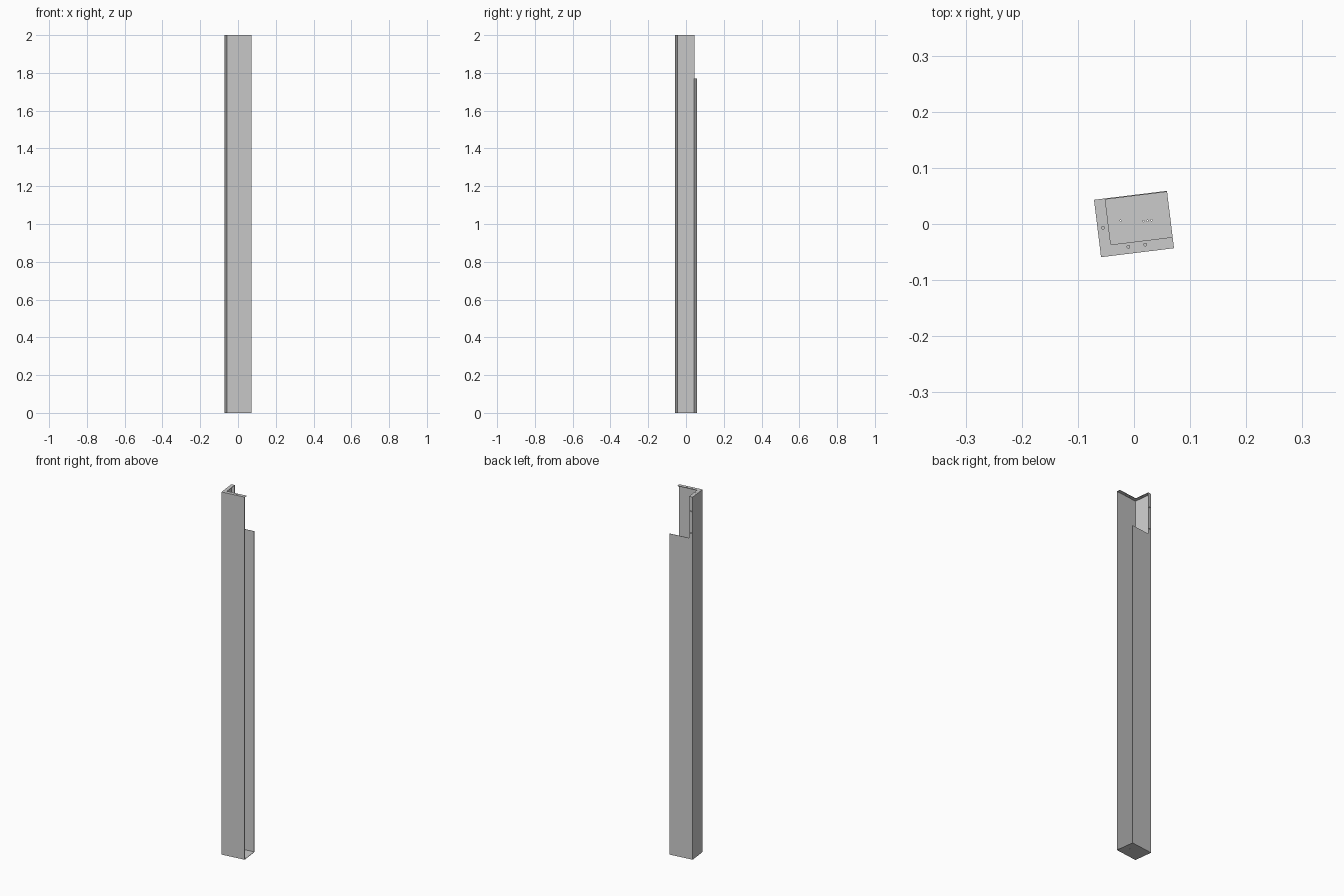
import bpy, bmesh, math
from mathutils import Matrix

if "Cube" in bpy.data.objects:
    bpy.data.objects.remove(bpy.data.objects["Cube"])

HX, HY = 0.0655, 0.0515      # half width and depth of the channel
T = 0.002                    # sheet thickness
F = 0.02                     # flange width
H, NOTCH = 2.0, 1.77         # full height and back panel height
TURN = Matrix.Rotation(math.radians(7), 4, 'Z')


def extrude(name, pts, z0, z1):
    bm = bmesh.new()
    face = bm.faces.new([bm.verts.new((x, y, z0)) for x, y in pts])
    res = bmesh.ops.extrude_face_region(bm, geom=[face])
    for v in res['geom']:
        if isinstance(v, bmesh.types.BMVert):
            v.co.z = z1
    bmesh.ops.recalc_face_normals(bm, faces=bm.faces)
    me = bpy.data.meshes.new(name)
    bm.to_mesh(me)
    bm.free()
    ob = bpy.data.objects.new(name, me)
    bpy.context.collection.objects.link(ob)
    return ob


def rect(x0, y0, x1, y1):
    return [(x0, y0), (x1, y0), (x1, y1), (x0, y1)]


def drill(loc, r, along_y=False):
    bpy.ops.mesh.primitive_cylinder_add(
        vertices=16, radius=r, depth=0.012, location=loc,
        rotation=(math.pi / 2 if along_y else 0, 0, 0))
    ob = bpy.context.object
    ob.name = "hole_cutter"
    return ob


def cut(ob, cutters):
    for c in cutters:
        m = ob.modifiers.new("cut", 'BOOLEAN')
        m.operation, m.solver, m.object = 'DIFFERENCE', 'EXACT', c
        bpy.context.view_layer.objects.active = ob
        bpy.ops.object.modifier_apply(modifier=m.name)
        bpy.data.objects.remove(c)


# Channel: front, left and back walls folded from one sheet, open on the right
channel = extrude("channel_walls", [
    (HX, -HY), (-HX, -HY), (-HX, HY), (HX, HY), (HX, HY - T),
    (-HX + T, HY - T), (-HX + T, -HY + T), (HX, -HY + T)], T, H - T)

# Notch in the back wall leaves a narrow upright flange, with two screw holes
notch = extrude("notch_cutter", rect(-HX + F, HY - 0.01, HX + 0.01, HY + 0.01),
                NOTCH, H + 0.1)
cut(channel, [notch] + [drill((-HX + F / 2, HY, z), 0.003, True)
                        for z in (1.80, 1.92)])

# Top flange: L-shaped, turned inward, with three screw holes
flange = extrude("top_flange", [
    (HX, -HY), (HX, -HY + F), (-HX + F, -HY + F), (-HX + F, HY),
    (-HX, HY), (-HX, -HY)], H - T, H)
cut(flange, [drill((x, y, H), 0.0025) for x, y in
             ((-0.0555, 0), (-0.015, -0.039), (0.0155, -0.039))])

# Floor plate with small drain holes
floor = extrude("floor_plate", rect(-HX, -HY, HX, HY), 0, T)
cut(floor, [drill((x, y, 0), 0.0013) for x, y in
            ((-0.023, 0.009), (0.017, 0.003), (0.0245, 0.003), (0.032, 0.003))])

# Turn the whole piece slightly about its upright axis
for ob in (channel, flange, floor):
    ob.data.transform(TURN)
